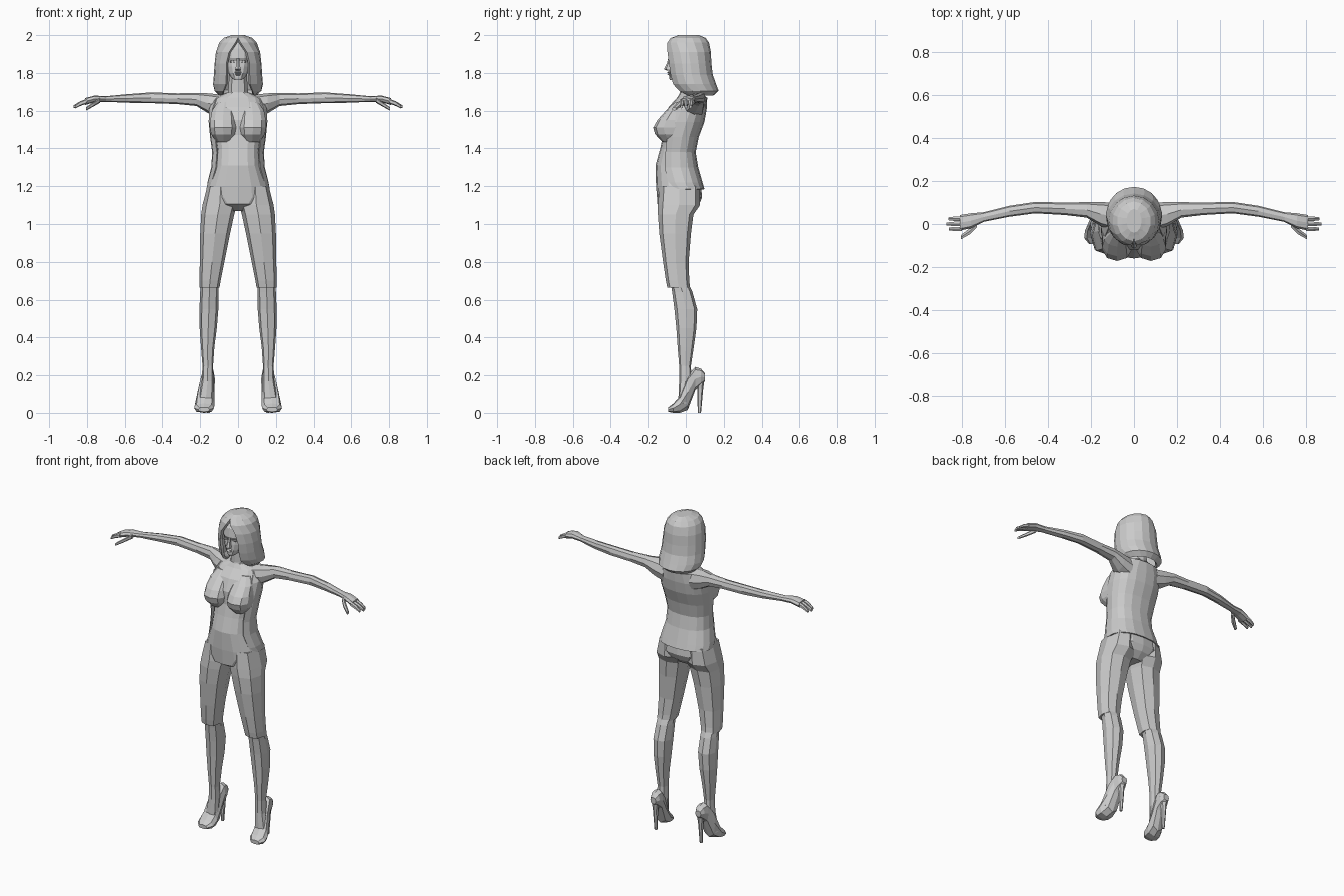
import bpy, bmesh, math

grey = bpy.data.materials.new("plain_grey")
grey.diffuse_color = (0.6, 0.6, 0.6, 1)


def ring(cx, cy, hx, hy, n, gap=0.0, power=0.85):
    """Rounded section; angle 0 is the front, gap leaves the front open (degrees)."""
    pts = []
    g = math.radians(gap)
    for i in range(n):
        a = g + (2 * math.pi - 2 * g) * i / (n - 1) if gap else 2 * math.pi * i / n
        s, c = math.sin(a), math.cos(a)
        pts.append((cx + hx * math.copysign(abs(s) ** power, s),
                    cy - hy * math.copysign(abs(c) ** power, c)))
    return pts


def loft(name, rings, closed=True, caps=True, mirror=False, thick=0.0):
    """Skin a list of equal-length point rings."""
    bm = bmesh.new()
    vs = [[bm.verts.new(p) for p in r] for r in rings]
    n = len(vs[0])
    for a, b in zip(vs, vs[1:]):
        for i in range(n if closed else n - 1):
            j = (i + 1) % n
            bm.faces.new((a[i], a[j], b[j], b[i]))
    if caps:
        bm.faces.new(vs[0])
        bm.faces.new(vs[-1])
    bmesh.ops.recalc_face_normals(bm, faces=bm.faces)
    me = bpy.data.meshes.new(name)
    bm.to_mesh(me)
    bm.free()
    me.materials.append(grey)
    ob = bpy.data.objects.new(name, me)
    bpy.context.collection.objects.link(ob)
    if thick:
        m = ob.modifiers.new("thickness", 'SOLIDIFY')
        m.thickness = thick
        m.offset = -1 if me.polygons[0].normal.dot(me.polygons[0].center) > 0 else 1
    if mirror:
        ob.modifiers.new("mirror", 'MIRROR')
    return ob


def upright(name, rows, n=12, power=0.85, **kw):
    """Rows of z, x0, x1, y0, y1."""
    return loft(name, [[(x, y, z) for x, y in ring((x0 + x1) / 2, (y0 + y1) / 2,
                (x1 - x0) / 2, (y1 - y0) / 2, n, power=power)]
                for z, x0, x1, y0, y1 in rows], **kw)


def sym(rows):
    """Rows of z, half width, y0, y1 turned into full rows."""
    return [(z, -h, h, a, b) for z, h, a, b in rows]


# torso with shirt and hips
upright("torso", sym([
    (1.07, .07, -.09, .03), (1.105, .125, -.15, .07), (1.14, .168, -.152, .086),
    (1.20, .160, -.157, .08), (1.31, .118, -.16, .05), (1.40, .112, -.135, .035),
    (1.47, .125, -.12, .045), (1.55, .14, -.12, .08), (1.62, .14, -.09, .098),
    (1.67, .12, -.045, .108), (1.695, .06, -.03, .09)]), n=16)

# bust
upright("bust", [
    (1.645, .03, .11, -.06, 0), (1.60, .015, .14, -.105, 0), (1.55, .008, .15, -.15, 0),
    (1.51, .006, .152, -.172, 0), (1.475, .01, .145, -.162, 0),
    (1.435, .035, .115, -.125, 0)], n=10, mirror=True)

# open jacket: z, half width, front y, back y, front gap
jacket = [(1.185, .168, -.13, .098, 64), (1.22, .163, -.14, .088, 57), (1.30, .142, -.15, .065, 53),
          (1.38, .137, -.14, .052, 52), (1.46, .148, -.135, .068, 53), (1.54, .156, -.13, .098, 55),
          (1.61, .155, -.10, .11, 58), (1.67, .125, -.05, .113, 65)]
loft("jacket", [[(x, y, z) for x, y in ring(0, (a + b) / 2, h, (b - a) / 2, 13, g)]
                for z, h, a, b, g in jacket], closed=False, caps=False, thick=.006)

# thighs, ending in a step at the boot tops
upright("thigh", [
    (1.20, .02, .162, -.14, .075), (1.10, .006, .188, -.147, .075), (1.05, .02, .195, -.147, .04),
    (0.95, .042, .20, -.14, .027), (0.80, .072, .202, -.12, .015), (0.70, .092, .204, -.105, .018),
    (0.665, .098, .204, -.098, .022)], n=8, power=.75, mirror=True)

# boot shafts
upright("boot_shaft", [
    (0.69, .102, .198, -.08, .012), (0.64, .103, .20, -.072, .035), (0.55, .104, .204, -.06, .06),
    (0.45, .112, .203, -.05, .056), (0.35, .125, .196, -.043, .042), (0.25, .132, .188, -.035, .027),
    (0.17, .13, .192, -.035, .03), (0.05, .13, .215, -.04, .012)], n=8, power=.8, mirror=True)


def along(name, axis, rows, n=8, power=.8, **kw):
    """Loft along x or y: rows of position, two side limits, two z limits."""
    rings = []
    for p, u0, u1, z0, z1 in rows:
        pts = ring((u0 + u1) / 2, (z0 + z1) / 2, (u1 - u0) / 2, (z1 - z0) / 2, n, power=power)
        rings.append([(p, u, z) if axis == 'x' else (u, p, z) for u, z in pts])
    return loft(name, rings, **kw)


# shoes and thin heels
along("shoe", 'y', [
    (-.092, .15, .21, .005, .03), (-.065, .127, .232, 0, .05), (-.03, .124, .228, 0, .09),
    (.01, .125, .21, .015, .20), (.05, .122, .192, .12, .245), (.08, .124, .186, .15, .235),
    (.101, .136, .174, .17, .21)], mirror=True)
upright("heel", [(.19, .13, .18, .05, .1), (.13, .142, .17, .06, .092),
                 (.0, .148, .164, .063, .08)], n=6, mirror=True)

# arms with hands
along("arm", 'x', [
    (.09, -.03, .10, 1.56, 1.685), (.155, -.01, .102, 1.585, 1.692), (.22, .03, .102, 1.625, 1.694),
    (.32, .042, .10, 1.635, 1.692), (.46, .05, .103, 1.64, 1.697), (.58, .034, .085, 1.642, 1.688),
    (.70, .01, .055, 1.647, 1.677), (.76, -.02, .05, 1.645, 1.68), (.81, -.03, .042, 1.63, 1.667)],
    mirror=True)
for i, (y0, y1, x1) in enumerate([(-.034, -.012, .862), (-.011, .012, .872), (.013, .036, .864)]):
    along("finger_%d" % i, 'x', [
        (.80, y0, y1, 1.638, 1.664), (.835, y0, y1, 1.625, 1.65),
        (x1, y0 + .004, y1 - .004, 1.612, 1.628)], n=6, mirror=True)
along("thumb", 'x', [(.73, -.015, .015, 1.642, 1.67), (.765, -.05, -.018, 1.622, 1.646),
                     (.805, -.072, -.05, 1.6, 1.618)], n=6, mirror=True)

# neck and head
upright("neck", sym([(1.65, .085, -.04, .10), (1.70, .055, -.03, .085),
                     (1.80, .048, -.03, .07)]), n=10)
upright("head", sym([
    (1.762, .02, -.085, -.03), (1.775, .036, -.088, .02), (1.80, .054, -.088, .05),
    (1.835, .066, -.087, .07), (1.862, .07, -.083, .08), (1.88, .071, -.092, .08),
    (1.93, .068, -.085, .08), (1.97, .045, -.05, .06)]), n=14)
upright("nose", sym([(1.812, .013, -.10, -.07), (1.82, .016, -.115, -.07),
                     (1.85, .009, -.1, -.07), (1.88, .008, -.092, -.07)]), n=6)
for nm, z, w in (("upper_lip", 1.803, .02), ("lower_lip", 1.792, .017)):
    upright(nm, sym([(z - .005, w * .8, -.09, -.06), (z, w, -.1, -.06),
                     (z + .005, w * .8, -.092, -.06)]), n=8)
along("eye", 'y', [(-.07, .014, .044, 1.853, 1.867), (-.086, .018, .04, 1.855, 1.865)],
      n=6, mirror=True)

# hair shell, open around the face: z, half width, front y, back y, front gap
hair = [(1.999, .035, -.04, .07, 1), (1.985, .078, -.08, .105, 1), (1.96, .10, -.098, .122, 8),
        (1.91, .117, -.107, .132, 24), (1.85, .124, -.105, .135, 30), (1.79, .128, -.095, .142, 29),
        (1.74, .132, -.082, .16, 29), (1.705, .125, -.06, .173, 38), (1.68, .098, -.03, .145, 60)]
loft("hair", [[(x, y, z) for x, y in ring(0, (a + b) / 2, h, (b - a) / 2, 15, g, 1)]
              for z, h, a, b, g in hair], closed=False, caps=False, thick=.015)
upright("hair_crown", sym([(1.96, .09, -.08, .11), (1.985, .075, -.077, .10),
                           (2.0, .035, -.04, .07)]), n=14, power=1)
